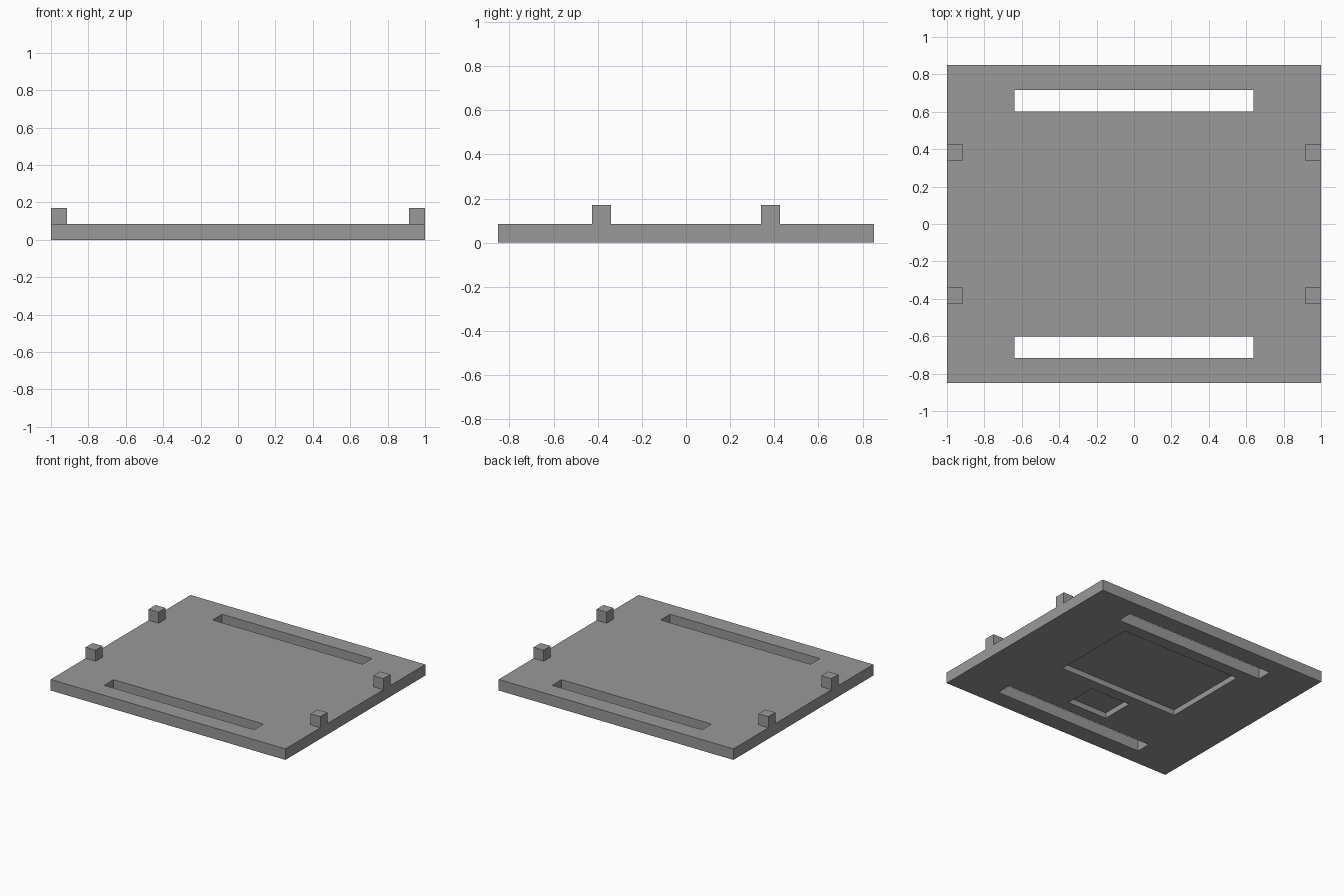
import bpy
import bmesh
from mathutils import Matrix, Vector

if "Cube" in bpy.data.objects:
    bpy.data.objects.remove(bpy.data.objects["Cube"])

U = 2 / 47          # module: the plate is 47 x 40 x 2 modules
TOP = 2 * U         # plate top height

grey = bpy.data.materials.new("plain grey")
grey.diffuse_color = (0.32, 0.32, 0.32, 1)
grey.use_nodes = True
grey.node_tree.nodes["Principled BSDF"].inputs["Base Color"].default_value = grey.diffuse_color


def box(name, x0, x1, y0, y1, z0, z1, open_bottom=False):
    """Axis-aligned box between two corners."""
    lo, hi = Vector((x0, y0, z0)), Vector((x1, y1, z1))
    bm = bmesh.new()
    bmesh.ops.create_cube(
        bm, size=1,
        matrix=Matrix.Translation((lo + hi) / 2) @ Matrix.Diagonal((*(hi - lo), 1)))
    if open_bottom:
        bm.normal_update()
        down = [f for f in bm.faces if f.normal.z < -0.5]
        bmesh.ops.delete(bm, geom=down, context='FACES_ONLY')
    mesh = bpy.data.meshes.new(name)
    bm.to_mesh(mesh)
    bm.free()
    mesh.materials.append(grey)
    obj = bpy.data.objects.new(name, mesh)
    bpy.context.collection.objects.link(obj)
    return obj


# Base plate
plate = box("base_plate", -1, 1, -20 * U, 20 * U, 0, TOP)


def cut(name, *bounds):
    """Subtract a hidden box from the plate."""
    cutter = box(name, *bounds)
    cutter.hide_render = True
    cutter.hide_viewport = True
    cutter.display_type = 'WIRE'
    mod = plate.modifiers.new(name, 'BOOLEAN')
    mod.operation = 'DIFFERENCE'
    mod.solver = 'EXACT'
    mod.object = cutter


# Long through slots near the front and back edges
cut("back_slot_cutter", -15 * U, 15 * U, 0.602, 0.717, -0.1, 0.2)
cut("front_slot_cutter", -15 * U, 15 * U, -0.717, -0.602, -0.1, 0.2)

# Shallow pockets in the underside
cut("large_pocket_cutter", -12 * U, 12 * U, -4 * U, 12 * U, -0.1, U)
cut("small_pocket_cutter", -4 * U, 4 * U, -12 * U, -6 * U, -0.1, U)

# Four square pegs flush with the left and right edges
for side, x in (("left", -1), ("right", 1 - 2 * U)):
    for end, y in (("front", -10 * U), ("back", 8 * U)):
        box(f"{end}_{side}_peg", x, x + 2 * U, y, y + 2 * U, TOP, 4 * U,
            open_bottom=True)
